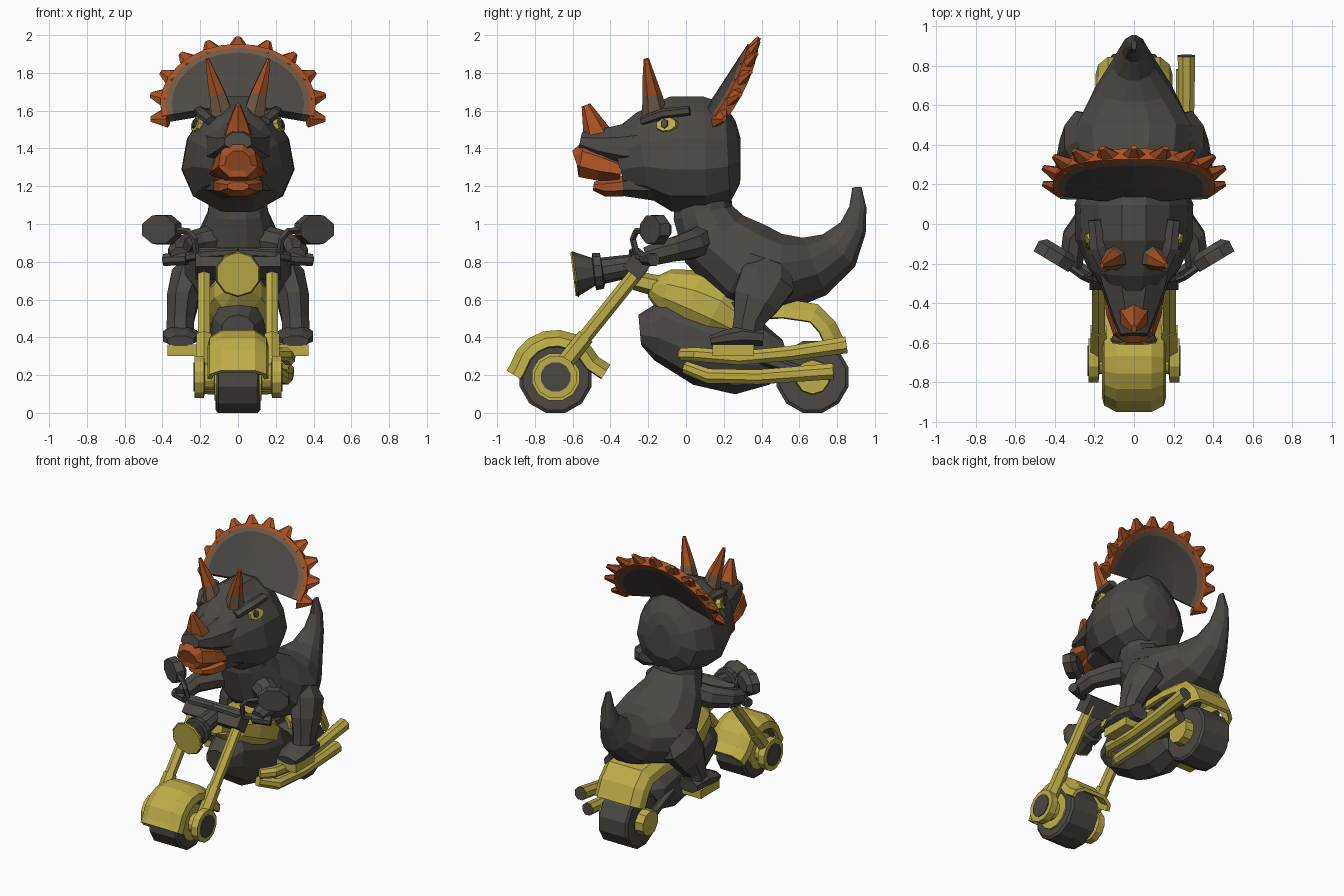
import bpy, bmesh, math
from mathutils import Vector, Matrix


def material(name, rgb):
    m = bpy.data.materials.new(name)
    m.diffuse_color = (*rgb, 1)
    return m


DARK = material("charcoal", (0.072, 0.064, 0.057))
YELLOW = material("mustard yellow", (0.50, 0.42, 0.065))
ORANGE = material("burnt orange", (0.38, 0.084, 0.017))
BROWN = material("horn brown", (0.16, 0.10, 0.062))
X, Y = Vector((1, 0, 0)), Vector((0, 1, 0))


def finish(name, bm, mats, mirror=False, thickness=0):
    bmesh.ops.recalc_face_normals(bm, faces=bm.faces)
    me = bpy.data.meshes.new(name)
    bm.to_mesh(me)
    bm.free()
    for m in mats:
        me.materials.append(m)
    ob = bpy.data.objects.new(name, me)
    bpy.context.collection.objects.link(ob)
    if thickness:
        mod = ob.modifiers.new("thickness", 'SOLIDIFY')
        mod.thickness = thickness
    if mirror:
        ob.modifiers.new("mirror", 'MIRROR')
    return ob


def loft(name, mat, pts, n=8, ref=X, mirror=False, taper=0, mat2=None, split=99):
    """Skin elliptical rings (x, y, z, radius along ref, other radius) along a path."""
    bm = bmesh.new()
    P = [Vector(p[:3]) for p in pts]
    rings = []
    for i, p in enumerate(pts):
        t = (P[min(i + 1, len(P) - 1)] - P[max(i - 1, 0)]).normalized()
        side = (ref - t * t.dot(ref)).normalized()
        v = side.cross(t)
        r1, r2 = p[3], p[-1]
        ring = []
        for k in range(n):
            a = 2 * math.pi * (k + 0.5) / n
            s = math.sin(a)
            ring.append(bm.verts.new(P[i] + side * r1 * math.cos(a) * (1 - taper * s) + v * r2 * s))
        rings.append(ring)
    for i in range(len(rings) - 1):
        for k in range(n):
            j = (k + 1) % n
            f = bm.faces.new((rings[i][k], rings[i][j], rings[i + 1][j], rings[i + 1][k]))
            f.material_index = 1 if i >= split else 0
    bm.faces.new(rings[0])
    end = bm.faces.new(rings[-1])
    end.material_index = 1 if mat2 else 0
    return finish(name, bm, [mat] + ([mat2] if mat2 else []), mirror)


def box(name, mat, center, size, tilt=0, mirror=False):
    bm = bmesh.new()
    M = Matrix.Translation(center) @ Matrix.Rotation(math.radians(tilt), 4, 'X') @ Matrix.Diagonal((*size, 1))
    bmesh.ops.create_cube(bm, size=1, matrix=M)
    return finish(name, bm, [mat], mirror)


def fender(name, path, hw, depth, crown):
    """Arched channel swept along a (y, z) path."""
    bm = bmesh.new()
    rows = []
    for i, (y, z) in enumerate(path):
        a, b = path[max(i - 1, 0)], path[min(i + 1, len(path) - 1)]
        d = Vector((0, b[0] - a[0], b[1] - a[1])).normalized()
        inward = Vector((0, d.z, -d.y))
        prof = [(-1, 1), (-.93, .45), (-crown, 0), (crown, 0), (.93, .45), (1, 1)]
        rows.append([bm.verts.new(Vector((u * hw, y, z)) + inward * depth * w) for u, w in prof])
    for r, s in zip(rows, rows[1:]):
        for k in range(5):
            bm.faces.new((r[k], r[k + 1], s[k + 1], s[k]))
    finish(name, bm, [YELLOW], thickness=0.025)


# --- wheels, hubs and fenders
for name, y, w in (("front_tyre", -.69, .115), ("rear_tyre", .67, .118)):
    loft(name, DARK, [(-w, y, .19, .18), (-w * .9, y, .19, .197),
                      (w * .9, y, .19, .197), (w, y, .19, .18)], 12, Y)
loft("front_hub", YELLOW, [(.1, -.69, .19, .13), (.125, -.69, .19, .13), (.126, -.69, .19, .07),
                           (.175, -.69, .19, .07), (.18, -.69, .19, .115), (.23, -.69, .19, .115)], 12, Y, True)
loft("front_hub_cap", DARK, [(.22, -.69, .19, .08), (.236, -.69, .19, .08)], 12, Y, True)
loft("rear_hub", YELLOW, [(.11, .67, .19, .095), (.18, .67, .19, .09)], 10, Y, True)
arc = [(-.69 + .25 * math.cos(math.radians(a)), .19 + .25 * math.sin(math.radians(a)))
       for a in range(165, 20, -20)]
fender("front_fender", [(-.95, .225)] + arc + [(-.40, .255)], .162, .085, .55)
fender("rear_fender", [(.34, .60), (.52, .605), (.70, .575), (.79, .485), (.845, .37)], .195, .10, .68)

# --- fork, clamp and headlight
loft("fork_tube", YELLOW, [(.18, -.68, .22, .038), (.18, -.23, .78, .038)], 6, X, True)
loft("fork_sleeve", YELLOW, [(.18, -.67, .23, .046), (.18, -.53, .405, .046)], 6, X, True)
box("fork_clamp", DARK, (0, -.25, .79), (.45, .11, .13), -39)
loft("headlight", DARK, [(0, -.59, .735, .122), (0, -.49, .747, .075), (0, -.485, .748, .10),
                         (0, -.445, .752, .095), (0, -.44, .753, .07), (0, -.28, .78, .06)], 10)
loft("headlight_lens", YELLOW, [(0, -.598, .734, .115), (0, -.582, .736, .124)], 10)

# --- handlebar, grips and mirrors
loft("handlebar", DARK, [(0, -.28, .85, .025), (.19, -.27, .84, .025), (.28, -.21, .82, .025),
                         (.39, -.17, .81, .025)], 6, Y, True)
loft("grip", DARK, [(.27, -.215, .815, .035), (.39, -.17, .81, .035)], 8, Y, True)
loft("mirror_stem", DARK, [(.22, -.26, .84, .018), (.23, -.28, .92, .018), (.26, -.265, .96, .018),
                           (.36, -.19, .97, .018)], 5, Y, True)
loft("mirror", DARK, [(.375, -.115, .97, .08, .05), (.39, -.14, .97, .115, .085),
                      (.42, -.19, .97, .11, .08)], 8, X, True)

# --- engine, tank and frame
loft("engine", DARK, [(0, -.245, .44, .09, .08), (0, -.13, .45, .14, .175), (0, .1, .36, .16, .22),
                      (0, .3, .325, .16, .23), (0, .44, .30, .14, .15), (0, .53, .33, .08, .06)], 10)
loft("tank", YELLOW, [(0, -.19, .665, .06, .05), (0, -.11, .645, .13, .12), (0, .03, .60, .172, .165),
                      (0, .16, .545, .175, .175), (0, .28, .47, .14, .13)], 10)
loft("frame_neck", YELLOW, [(0, -.27, .70, .07, .05), (0, -.1, .66, .08, .06)], 6)
loft("seat", DARK, [(0, .2, .56, .14, .05), (0, .36, .57, .16, .06), (0, .46, .59, .14, .04)], 8)
loft("swing_arm", DARK, [(.13, .35, .30, .03), (.15, .67, .2, .03)], 6, X, True)
box("foot_peg", YELLOW, (.295, .25, .332), (.155, .22, .06), 0, True)

# --- twin exhaust on the right side
loft("upper_exhaust", YELLOW, [(.19, -.02, .31, .035), (.25, .05, .31, .04), (.265, .28, .29, .04),
                               (.265, .55, .315, .042), (.265, .85, .36, .048)], 8, X, mat2=DARK)
loft("lower_exhaust", YELLOW, [(.16, .0, .24, .035), (.23, .12, .195, .042), (.25, .38, .19, .042),
                               (.255, .78, .22, .046)], 8, X, mat2=DARK)

# --- rider: body with tail, legs and arms
loft("body_and_tail", DARK, [(0, .09, 1.18, .15, .15), (0, .09, 1.06, .165, .165), (0, .15, .92, .22, .205),
                             (0, .31, .79, .29, .24), (0, .50, .735, .30, .22), (0, .68, .775, .20, .17),
                             (0, .81, .86, .11, .125), (0, .885, .98, .065, .075),
                             (0, .91, 1.09, .042, .047), (0, .905, 1.195, .014, .025)], 12)
loft("leg", DARK, [(.21, .46, .80, .07, .10), (.255, .43, .70, .11, .16), (.295, .37, .59, .09, .135),
                   (.305, .335, .49, .078, .09), (.305, .32, .38, .08, .09)], 8, X, True)
loft("foot", DARK, [(.305, .13, .38, .075, .03), (.305, .2, .395, .1, .045), (.305, .3, .41, .1, .06),
                    (.305, .41, .40, .08, .05)], 8, X, True)
loft("arm", DARK, [(.11, .09, .92, .085), (.22, .03, .89, .08), (.30, -.07, .865, .068),
                   (.31, -.15, .845, .065), (.31, -.215, .83, .05)], 8, X, True)

# --- rider: head, jaw and beak
loft("head", DARK, [(0, -.36, 1.33, .135, .16), (0, -.23, 1.365, .23, .235), (0, -.08, 1.37, .29, .315),
                    (0, .1, 1.37, .295, .315), (0, .22, 1.375, .24, .27), (0, .275, 1.38, .15, .17),
                    (0, .288, 1.38, .07, .08)], 12, taper=.2)
loft("snout", DARK, [(0, -.56, 1.44, .075, .05), (0, -.46, 1.42, .12, .09), (0, -.33, 1.41, .17, .13),
                     (0, -.2, 1.42, .21, .15)], 8, taper=.1)
loft("upper_beak", ORANGE, [(0, -.585, 1.335, .07, .06), (0, -.555, 1.345, .105, .105),
                            (0, -.45, 1.315, .14, .095), (0, -.34, 1.285, .155, .06)], 8, taper=.2)
loft("lower_beak", ORANGE, [(0, -.49, 1.20, .06, .025), (0, -.43, 1.193, .105, .05),
                            (0, -.335, 1.20, .14, .06)], 8)
loft("lower_jaw", DARK, [(0, -.345, 1.20, .13, .055), (0, -.15, 1.22, .2, .11)], 8)

# --- horns
loft("nose_horn", ORANGE, [(0, -.46, 1.45, .09, .085), (0, -.495, 1.54, .055, .055),
                           (0, -.53, 1.63, .014, .024)], 6)
loft("brow_horn", BROWN, [(.085, -.165, 1.58, .065, .07), (.11, -.18, 1.69, .048, .05),
                          (.135, -.195, 1.77, .033, .036), (.163, -.21, 1.875, .01, .014)],
     6, X, True, mat2=ORANGE, split=1)

# --- eyes and brows
loft("eye", YELLOW, [(.16, -.08, 1.505, .065, .05), (.229, -.105, 1.528, .058, .038)], 8, Y, True)
loft("pupil", DARK, [(.222, -.112, 1.53, .022, .028), (.235, -.116, 1.534, .02, .026)], 6, Y, True)
loft("brow", DARK, [(.14, -.23, 1.545, .035, .025), (.185, -.12, 1.585, .045, .028),
                    (.20, .02, 1.60, .035, .025)], 6, X, True)


# --- frill: curved fan with a pale band, orange rim and spikes
def frill_point(r, a):
    x, z = .395 * r * math.cos(a), .075 + .31 * r * math.sin(a)
    return Vector((x, .10 + .65 * z + .45 * x * x, 1.545 + z))


bm = bmesh.new()
radii, steps = (.05, .45, .87, .95, 1.02), 16
lo, hi = math.radians(-12), math.radians(192)
grid = [[bm.verts.new(frill_point(r, lo + (hi - lo) * k / steps)) for k in range(steps + 1)] for r in radii]
for i in range(len(radii) - 1):
    for k in range(steps):
        f = bm.faces.new((grid[i][k], grid[i + 1][k], grid[i + 1][k + 1], grid[i][k + 1]))
        f.material_index = max(0, i - 1)
frill = finish("frill", bm, [DARK, BROWN, ORANGE], thickness=.065)
frill.modifiers["thickness"].offset = 0

for k in range(11):
    a = lo + (hi - lo) * (k + .1) / 10.2
    base, tip = frill_point(.95, a), frill_point(1.185, a)
    loft("frill_spike", ORANGE, [(*base, .036, .07), (*tip, .012, .018)], 6, Vector((0, -.84, .54)))
